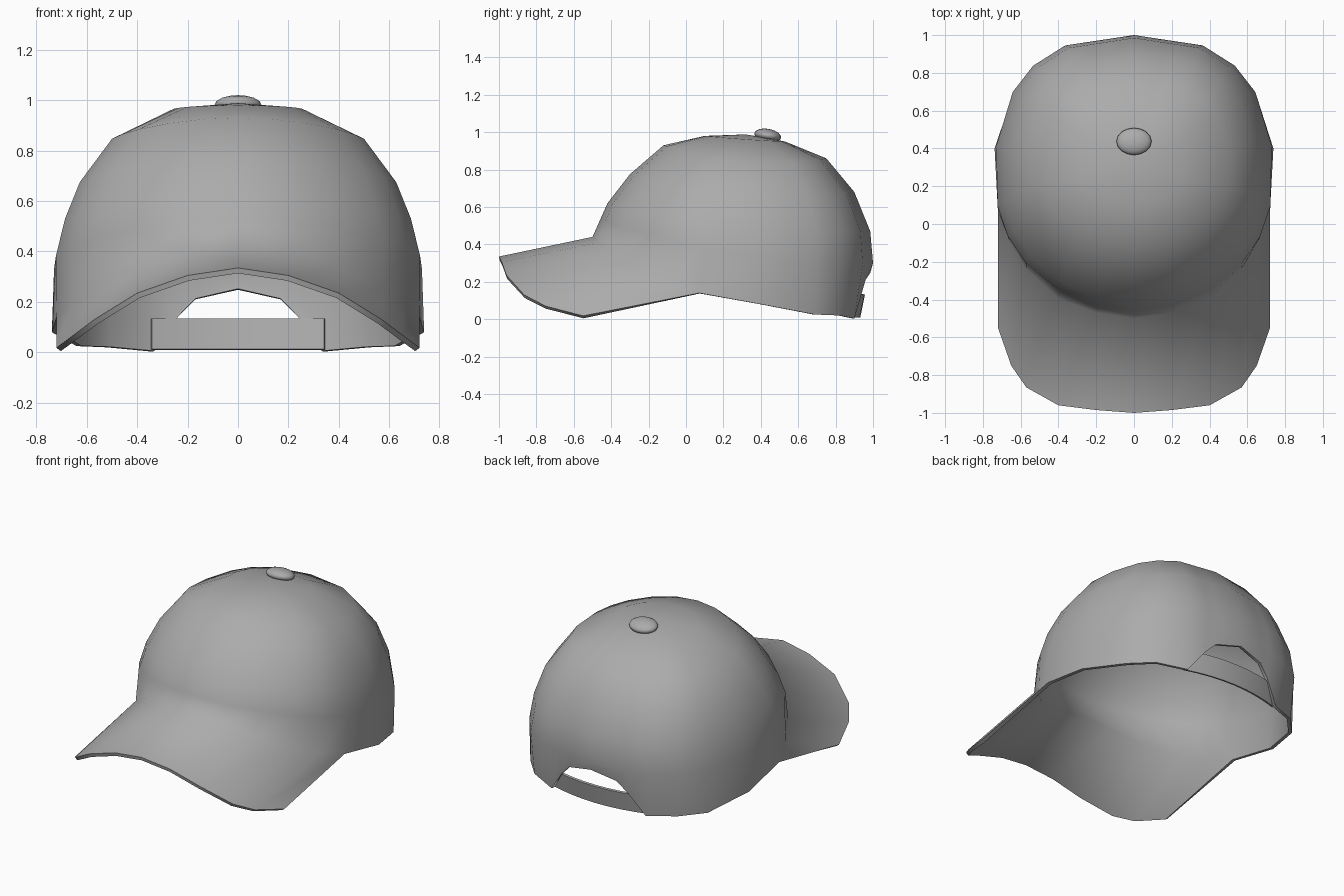
import bpy, bmesh, math

if "Cube" in bpy.data.objects:
    bpy.data.objects.remove(bpy.data.objects["Cube"])

grey = bpy.data.materials.new("mid_grey_cloth")
grey.diffuse_color = (.41, .41, .41, 1)
grey.use_nodes = True
grey.node_tree.nodes["Principled BSDF"].inputs["Base Color"].default_value = grey.diffuse_color


def make_object(name, verts, faces, thickness):
    mesh = bpy.data.meshes.new(name)
    mesh.from_pydata(verts, [], faces)
    obj = bpy.data.objects.new(name, mesh)
    bpy.context.collection.objects.link(obj)
    mod = obj.modifiers.new("thickness", 'SOLIDIFY')
    mod.thickness = thickness
    mod.offset = -1
    finish(obj, 62)
    return obj


def finish(obj, angle):
    bpy.ops.object.select_all(action='DESELECT')
    obj.select_set(True)
    bpy.context.view_layer.objects.active = obj
    if obj.modifiers:
        bpy.ops.object.modifier_apply(modifier="thickness")
    bpy.ops.object.shade_smooth_by_angle(angle=math.radians(angle))
    obj.data.materials.append(grey)


# Right half of the crown rim, front to back, ending in the rear arch
rim = [(0, -.5, .44), (.2, -.47, .41), (.4, -.395, .345), (.57, -.24, .26),
       (.66, -.09, .19), (.72, .07, .14), (.738, .4, .08), (.64, .69, .025),
       (.52, .82, .02), (.34, .90, .003), (.24, .94, .14), (.17, .96, .21),
       (0, .985, .248)]
# Right half of the brim's outer edge
brim = [(0, -1, .335), (.2, -.985, .305), (.4, -.96, .235), (.57, -.865, .13),
        (.65, -.75, .07), (.72, -.55, .018)]
# Crown rings: front y, z / back y, z / half width, side z
rings = [(-.46, .53, 1.0, .30, .737, .35),
         (-.42, .62, .985, .47, .70, .51),
         (-.30, .775, .90, .68, .64, .66),
         (-.12, .93, .75, .86, .51, .835),
         (.10, .98, .53, .95, .26, .962)]


def ring_point(ring, p):
    fy, fz, by, bz, w, zs = ring
    t = math.atan2(p[0] / .735, -(p[1] - .25) / .75)
    s, c = math.sin(t), math.cos(t)
    n = 2.25 - .25 * c
    r = (abs(s) ** n + abs(c) ** n) ** (-1 / n)
    s, c = s * r, c * r
    z = zs + (fz - bz) / 2 * c + ((fz + bz) / 2 - zs) * c * c
    return (w * s, (fy + by) / 2 - (by - fy) / 2 * c, z)


def half_ring(ring):
    pts = [ring_point(ring, p) for p in rim]
    # flat panels above the rear arch
    for i, f in ((10, .33), (11, .55)):
        pts[i] = tuple(a + (b - a) * f for a, b in zip(pts[9], pts[12]))
    return pts


def mirrored(half):
    return half + [(-x, y, z) for x, y, z in reversed(half[1:-1])]


# Crown and brim as one continuous shell
verts = mirrored(rim)
n = len(verts)
for ring in rings:
    verts += mirrored(half_ring(ring))
faces = [(k * n + i, k * n + (i + 1) % n, (k + 1) * n + (i + 1) % n, (k + 1) * n + i)
         for k in range(len(rings)) for i in range(n)]
apex = len(verts)
verts.append((0, .32, .988))
last = len(rings) * n
faces += [(last + i, last + (i + 1) % n, apex) for i in range(n)]

start = len(verts)
m = len(brim) - 1
verts += [(-x, y, z) for x, y, z in reversed(brim[1:])] + brim
for i in range(-m, m):
    a = start + m + i
    faces.append((a, a + 1, (i + 1) % n, i % n))
make_object("crown_and_brim", verts, faces, .022)

# Adjustable strap across the rear opening
sv, sf = [], []
steps = 8
for i in range(steps + 1):
    x = .345 - .69 * i / steps
    bow = .055 * (x / .345) ** 2
    sv += [(x, .932 - bow, .01), (x, .957 - bow, .132)]
for i in range(steps):
    sf.append((2 * i, 2 * i + 2, 2 * i + 3, 2 * i + 1))
make_object("rear_strap", sv, sf, .015)

# Button on top
bpy.ops.mesh.primitive_uv_sphere_add(segments=16, ring_count=8, radius=1,
                                     location=(0, .437, .982),
                                     rotation=(math.radians(-10), 0, 0))
button = bpy.context.object
button.name = "top_button"
button.scale = (.093, .073, .036)
finish(button, 60)
